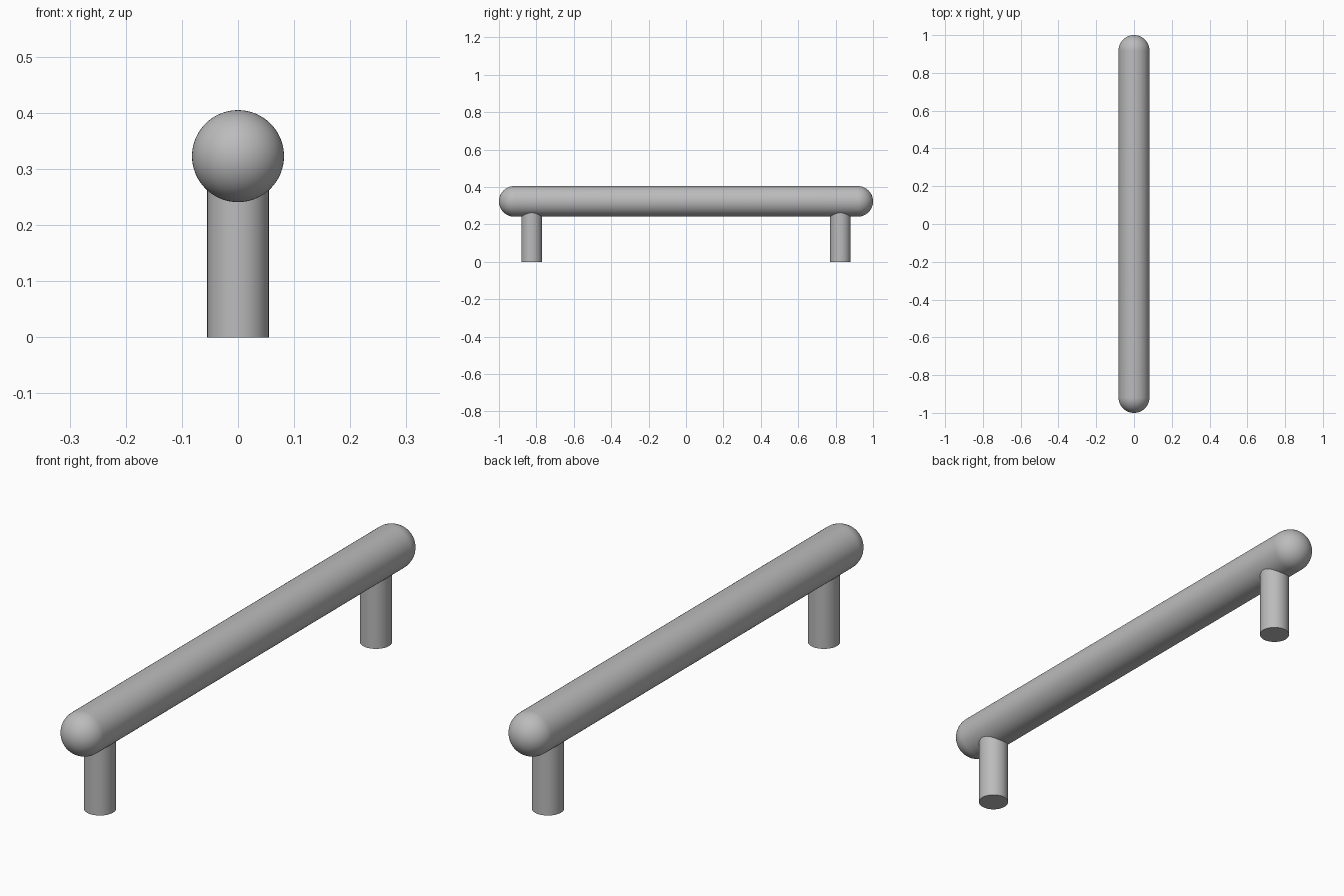
import bpy, bmesh, math
from mathutils import Matrix, Vector

default = bpy.data.objects.get("Cube")
if default:
    bpy.data.objects.remove(default, do_unlink=True)

BAR_R, BAR_Z, HALF_LEN = 0.082, 0.323, 1.0
POST_R, POST_Y = 0.055, 0.825
SIDES = 64

metal = bpy.data.materials.new("satin grey metal")
metal.use_nodes = True
grey = (0.5, 0.5, 0.5, 1)
metal.diffuse_color = grey
metal.node_tree.nodes["Principled BSDF"].inputs["Base Color"].default_value = grey


def add_lathe(name, profile, matrix):
    """Revolve (radius, height) points about z and place the result."""
    bm = bmesh.new()
    verts = [bm.verts.new((r, 0, h)) for r, h in profile]
    edges = [bm.edges.new(pair) for pair in zip(verts, verts[1:])]
    bmesh.ops.spin(bm, geom=verts + edges, cent=(0, 0, 0), axis=(0, 0, 1),
                   angle=math.tau, steps=SIDES)
    bmesh.ops.remove_doubles(bm, verts=bm.verts, dist=1e-5)
    bmesh.ops.recalc_face_normals(bm, faces=bm.faces)
    bm.transform(matrix)
    mesh = bpy.data.meshes.new(name)
    bm.to_mesh(mesh)
    bm.free()
    mesh.materials.append(metal)
    obj = bpy.data.objects.new(name, mesh)
    bpy.context.collection.objects.link(obj)
    bpy.ops.object.select_all(action="DESELECT")
    obj.select_set(True)
    bpy.context.view_layer.objects.active = obj
    bpy.ops.object.shade_smooth_by_angle(angle=math.radians(35))
    return obj


# Grip bar: round rod with domed ends, lying along y
steps = 16
dome = [(BAR_R * math.cos(a), HALF_LEN - BAR_R + BAR_R * math.sin(a))
        for a in (math.pi / 2 * i / steps for i in range(steps + 1))]
bar_profile = [(r, -h) for r, h in reversed(dome)] + dome
add_lathe("grip_bar", bar_profile,
          Matrix.Translation((0, 0, BAR_Z)) @ Matrix.Rotation(math.pi / 2, 4, "X"))

# Mounting posts: plain cylinders running up into the bar
post_profile = [(0, 0), (POST_R, 0), (POST_R, BAR_Z), (0, BAR_Z)]
for name, side in (("front_post", -1), ("back_post", 1)):
    add_lathe(name, post_profile, Matrix.Translation(Vector((0, side * POST_Y, 0))))
